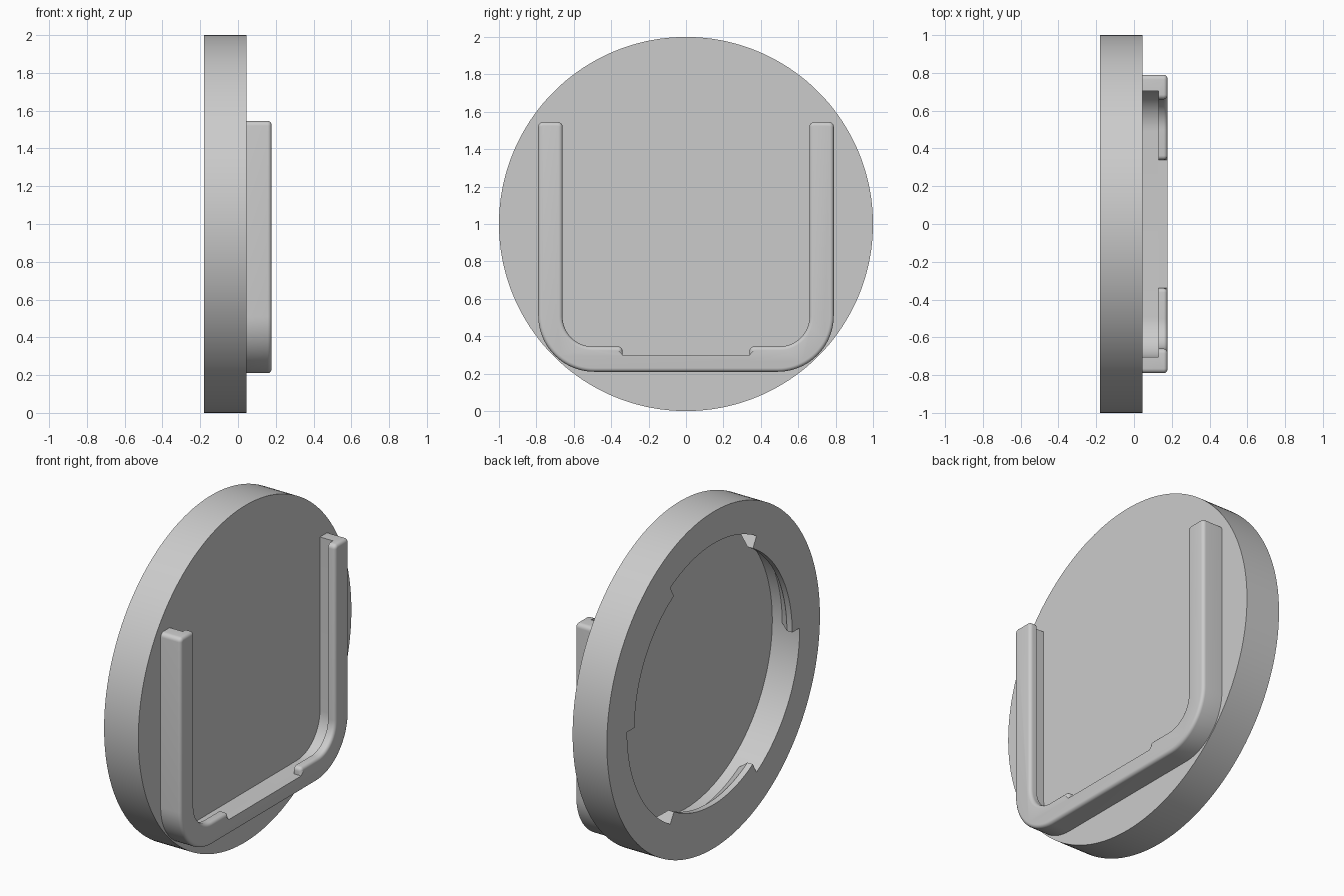
import bpy, bmesh, math
from mathutils import Vector

if "Cube" in bpy.data.objects:
    bpy.data.objects.remove(bpy.data.objects["Cube"])

CZ = 1.0                                  # height of the disc axis
BACK, FLOOR, FRONT = -0.18, 0.0, 0.045    # disc planes along x
R, R_IN, R_TAB = 1.0, 0.81, 0.74
RAIL = 0.177

grey = bpy.data.materials.new("grey")
grey.diffuse_color = (0.6, 0.6, 0.6, 1)
grey.use_nodes = True
grey.node_tree.nodes["Principled BSDF"].inputs["Base Color"].default_value = grey.diffuse_color


def smooth(mesh):
    for p in mesh.polygons:
        p.use_smooth = True
    mesh.set_sharp_from_angle(angle=math.radians(30))


def make(name, bm):
    bmesh.ops.recalc_face_normals(bm, faces=bm.faces)
    mesh = bpy.data.meshes.new(name)
    bm.to_mesh(mesh)
    bm.free()
    mesh.materials.append(grey)
    smooth(mesh)
    ob = bpy.data.objects.new(name, mesh)
    bpy.context.collection.objects.link(ob)
    return ob


def outline(corners):
    """Closed (y, z) outline; each corner is (y, z, fillet radius, steps)."""
    out = []
    for i, (y, z, r, n) in enumerate(corners):
        p = Vector((y, z))
        if r == 0:
            out.append(p)
            continue
        a = (Vector(corners[i - 1][:2]) - p).normalized()
        b = (Vector(corners[(i + 1) % len(corners)][:2]) - p).normalized()
        c = p + (a + b) * r               # all corners are right angles
        for k in range(n + 1):
            t = k / n * math.pi / 2
            out.append(c - b * r * math.cos(t) - a * r * math.sin(t))
    return out


def prism(points, x0, x1):
    bm = bmesh.new()
    face = bm.faces.new([bm.verts.new((x0, p.x, p.y)) for p in points])
    ext = bmesh.ops.extrude_face_region(bm, geom=[face])["geom"]
    bmesh.ops.translate(bm, vec=(x1 - x0, 0, 0),
                        verts=[v for v in ext if isinstance(v, bmesh.types.BMVert)])
    return bm


def mirrored(half):
    return half + [(-y, z, r, n) for y, z, r, n in reversed(half)]


# Disc: revolved cup with three bayonet tabs sloped on their inner side
plain = [(0, FLOOR), (R_IN, FLOOR), (R_IN, -0.065), (R_IN, BACK),
         (R, BACK), (R, FRONT), (0, FRONT)]
tab = [(R_IN, -0.065), (R_TAB, -0.145), (R_TAB, BACK), (R_IN, BACK)]
tabbed = plain[:2] + tab + plain[4:]
SEG = 180
bm = bmesh.new()


def ring_point(r, x, i):
    a = 2 * math.pi * i / SEG
    return bm.verts.new((x, r * math.cos(a), CZ + r * math.sin(a)))


for i in range(SEG):
    prof = tabbed if (i * 360 / SEG) % 120 < 60 else plain
    for (r0, x0), (r1, x1) in zip(prof, prof[1:]):
        quad = [(r0, x0, i), (r1, x1, i), (r1, x1, i + 1), (r0, x0, i + 1)]
        if r0 == 0:
            quad.pop()
        elif r1 == 0:
            quad.pop(2)
        bm.faces.new([ring_point(*q) for q in quad])
    if (i * 360 / SEG) % 60 == 0:         # tab end caps
        bm.faces.new([ring_point(r, x, i) for r, x in tab])
bmesh.ops.remove_doubles(bm, verts=bm.verts, dist=1e-5)
make("disc", bm)

# Rail: U-shaped body, lip interrupted at the bottom middle
bm = prism(outline(mirrored([
    (0.34, 0.30, 0, 0), (0.34, 0.345, 0.022, 5), (0.66, 0.345, 0.16, 14),
    (0.66, 1.545, 0.025, 5), (0.79, 1.545, 0.025, 5), (0.79, 0.21, 0.30, 20)])),
    0.03, RAIL)
rim = [e for e in bm.edges if all(abs(v.co.x - RAIL) < 1e-5 for v in e.verts)
       and not all(abs(v.co.z - 0.30) < 1e-4 and abs(v.co.y) < 0.35 for v in e.verts)]
bmesh.ops.bevel(bm, geom=rim, offset=0.02, segments=5, profile=0.5, affect='EDGES')
rail = make("rail", bm)

# Pocket under the lip, open at the top
half = [(0.705, 1.8, 0, 0), (0.705, 0.30, 0.215, 16)]
cutter = make("pocket_cutter", prism(outline(mirrored(half)), 0.0, 0.13))
cutter.hide_render = True
mod = rail.modifiers.new("pocket", 'BOOLEAN')
mod.operation, mod.solver, mod.object = 'DIFFERENCE', 'EXACT', cutter
bpy.context.view_layer.update()
cut = bpy.data.meshes.new_from_object(
    rail.evaluated_get(bpy.context.evaluated_depsgraph_get()))
rail.modifiers.clear()
rail.data = cut
smooth(cut)
bpy.data.objects.remove(cutter)
